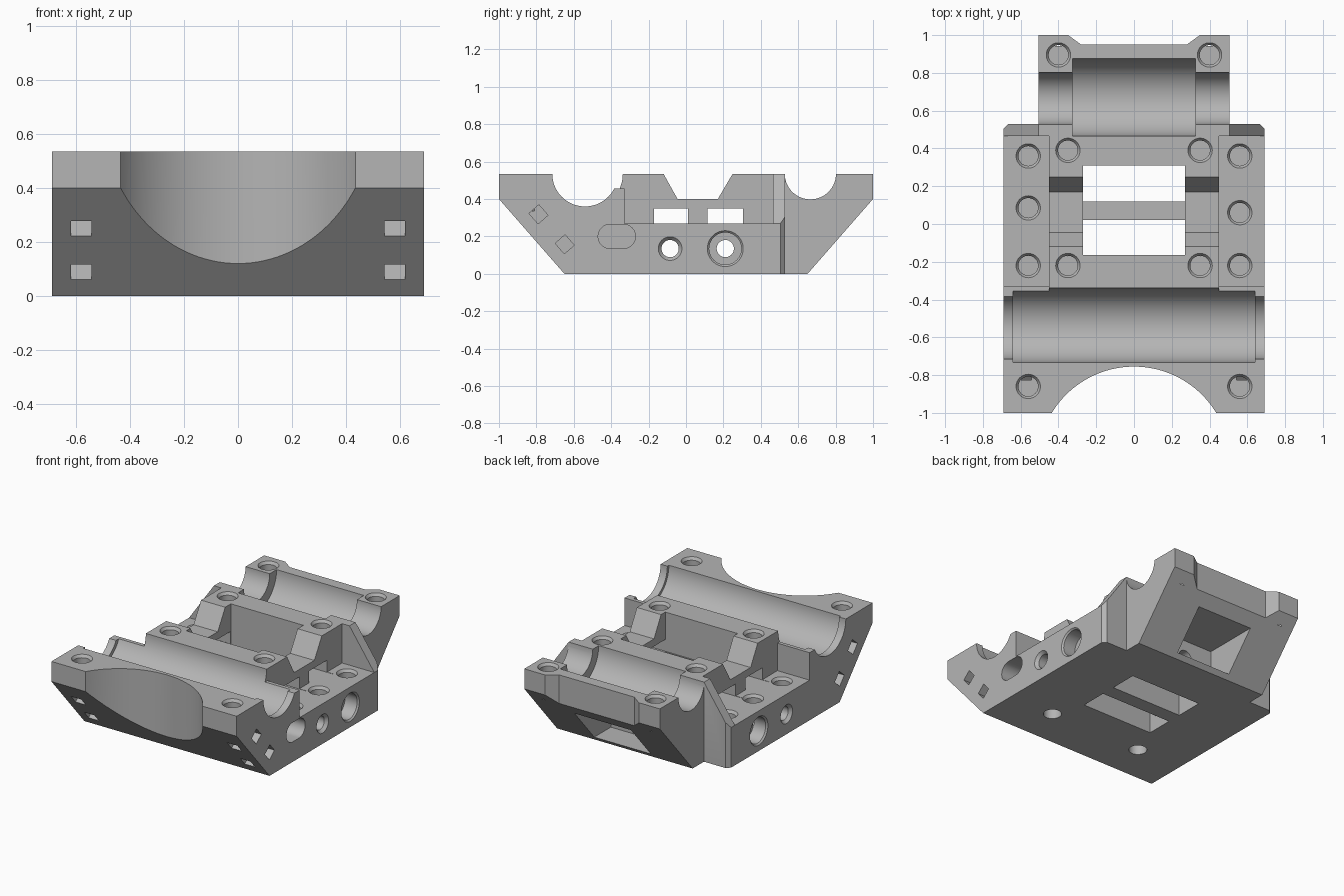
import bpy, bmesh, math

if "Cube" in bpy.data.objects:
    bpy.data.objects.remove(bpy.data.objects["Cube"])

grey = bpy.data.materials.new("plain grey")
grey.diffuse_color = (0.46, 0.46, 0.46, 1)
grey.use_nodes = True
grey.node_tree.nodes["Principled BSDF"].inputs["Base Color"].default_value = grey.diffuse_color


def prism(name, pts, axis, a, b, end=None):
    """Extrude a 2D outline along an axis from a to b, optionally tapering to another outline."""
    place = {'x': lambda p, t: (t, p[0], p[1]),
             'y': lambda p, t: (p[0], t, p[1]),
             'z': lambda p, t: (p[0], p[1], t)}[axis]
    bm = bmesh.new()
    lo = [bm.verts.new(place(p, a)) for p in pts]
    hi = [bm.verts.new(place(p, b)) for p in (end or pts)]
    n = len(pts)
    bm.faces.new(lo)
    bm.faces.new(hi)
    for i in range(n):
        bm.faces.new((lo[i], lo[(i + 1) % n], hi[(i + 1) % n], hi[i]))
    bmesh.ops.recalc_face_normals(bm, faces=bm.faces)
    me = bpy.data.meshes.new(name)
    bm.to_mesh(me)
    bm.free()
    ob = bpy.data.objects.new(name, me)
    bpy.context.collection.objects.link(ob)
    return ob


def circle(u, v, r, n=40):
    return [(u + r * math.cos(2 * math.pi * i / n), v + r * math.sin(2 * math.pi * i / n))
            for i in range(n)]


def rect(u0, u1, v0, v1):
    return [(u0, v0), (u1, v0), (u1, v1), (u0, v1)]


# body from its side profile
TOP = 0.535
body = prism("carriage_body", [(-1, TOP), (-1, 0.40), (-0.65, 0), (0.65, 0), (1, 0.40), (1, TOP)],
             'x', -0.69, 0.69)
body.data.materials.append(grey)
cutters = []


def cut(*args, **kw):
    c = prism("cutter", *args, **kw)
    c.hide_render = True
    c.data.materials.append(grey)
    cutters.append(c)
    m = body.modifiers.new("cut", 'BOOLEAN')
    m.operation = 'DIFFERENCE'
    m.solver = 'EXACT'
    m.object = c


def screw_hole(x, y, top, depth=0.2):
    cut(circle(x, y, 0.052), 'z', top - depth, top + 0.02)
    cut(circle(x, y, 0.052), 'z', top - 0.018, top + 0.002, end=circle(x, y, 0.066))


for s in (1, -1):
    # narrow rear, with chamfered corner behind the shelf
    cut([(s * 0.505, 0.53), (s * 0.665, 0.53), (s * 0.705, 0.49), (s * 0.8, 0.49),
         (s * 0.8, 1.1), (s * 0.505, 1.1)], 'z', -0.1, 0.7)
    # side shelf
    cut(rect(s * 0.45, s * 0.8, -0.33, 0.465), 'z', 0.27, 0.7)
    # sloped gusset behind the shelf
    cut([(s * 0.498, 0.545), (s * 0.704, 0.25), (s * 0.75, 0.25), (s * 0.75, 0.545)],
        'y', 0.46, 0.6)
    # lowered rim between front groove and shelf
    cut(rect(s * 0.45, s * 0.8, -0.40, -0.32), 'z', 0.455, 0.7)

# bearing grooves, each with a wider middle
cut(circle(-0.54, TOP + 0.0003, 0.175, 80), 'x', -0.8, 0.8)
cut(circle(-0.535, TOP + 0.0003, 0.197, 80), 'x', -0.64, 0.64)
cut(circle(0.665, TOP + 0.0003, 0.137, 80), 'x', -0.6, 0.6)
cut(circle(0.67, TOP + 0.0003, 0.205, 80), 'x', -0.325, 0.325)

# curved front scallop and rear edge notch
cut(circle(0, -1.264, 0.509, 128), 'z', -0.1, 0.7)
cut([(-0.28, 0.95), (0.28, 0.95), (0.39, 1.03), (0.39, 1.1), (-0.39, 1.1), (-0.39, 1.03)],
    'z', -0.1, 0.7)

# central pocket: open above, two slots through the floor
cut(rect(-0.27, 0.27, -0.165, 0.31), 'z', 0.27, 0.7)
for y0, y1 in ((-0.165, 0.02), (0.12, 0.31)):
    cut(rect(-0.27, 0.27, y0, y1), 'z', -0.1, 0.3)

# trapezoid notch and side windows in the pocket walls
cut([(-0.137, 0.565), (-0.045, 0.40), (0.17, 0.40), (0.267, 0.565)], 'x', -0.46, 0.46)
for y0, y1 in ((-0.17, 0.01), (0.115, 0.305)):
    cut(rect(y0, y1, 0.268, 0.35), 'x', -0.5, 0.5)

# recess under the rear slope with a bore into the pocket
cut(rect(-0.21, 0.21, 0.03, 0.27), 'y', 0.5, 1.1)
cut(circle(0, 0.15, 0.05), 'y', 0.25, 0.6)

# cross bores through the sides
for y in (-0.085, 0.21):
    cut(circle(y, 0.135, 0.046), 'x', -0.8, 0.8)
for s in (1, -1):
    cut(circle(-0.085, 0.135, 0.046), 'x', s * 0.67, s * 0.692, end=circle(-0.085, 0.135, 0.065))
    cut(circle(0.21, 0.135, 0.086), 'x', s * 0.59, s * 0.8)
    cut(circle(0.21, 0.135, 0.086), 'x', s * 0.68, s * 0.692, end=circle(0.21, 0.135, 0.098))

# rounded slot on the right side
arc = [math.radians(-90 + 180 * i / 16) for i in range(17)]
slot = [(-0.335 + 0.065 * math.cos(a), 0.2 + 0.065 * math.sin(a)) for a in arc]
slot += [(-0.405 - 0.065 * math.cos(a), 0.2 - 0.065 * math.sin(a)) for a in arc]
cut(slot, 'x', 0.45, 0.8)

# tie tunnels from the sloped front round to the sides
DY, DZ = -0.658, 0.753


def slope_rect(d, n0, n1, half=0.037):
    """Rectangle in the side plane, aligned to the front slope."""
    return [(-0.65 + (d + e) * DY + n * DZ, (d + e) * DZ - n * DY)
            for e, n in ((-half, n0), (half, n0), (half, n1), (-half, n1))]


for s in (1, -1):
    for d in (0.118, 0.331):
        cut(slope_rect(d, 0.07, 0.14), 'x', s * 0.545, s * 0.8)
        cut(slope_rect(d, -0.06, 0.141), 'x', s * 0.543, s * 0.62)

# screw holes on top, on the shelves and underneath
for s in (1, -1):
    for x, y in ((0.56, -0.86), (0.35, -0.22), (0.35, 0.39), (0.4, 0.895)):
        screw_hole(s * x, y, TOP)
    for y in (-0.22, 0.06 if s > 0 else 0.085, 0.36):
        screw_hole(s * 0.56, y, 0.27, 0.17)
    cut(circle(s * 0.35, -0.38, 0.057), 'z', -0.1, 0.2)

# apply the cuts and drop the cutters
bpy.context.view_layer.update()
deps = bpy.context.evaluated_depsgraph_get()
result = bpy.data.meshes.new_from_object(body.evaluated_get(deps))
body.modifiers.clear()
body.data = result
for c in cutters:
    bpy.data.objects.remove(c)
result.materials.clear()
result.materials.append(grey)
for p in result.polygons:
    p.material_index = 0

bpy.context.view_layer.objects.active = body
body.select_set(True)
bpy.ops.object.shade_smooth_by_angle(angle=math.radians(25))
